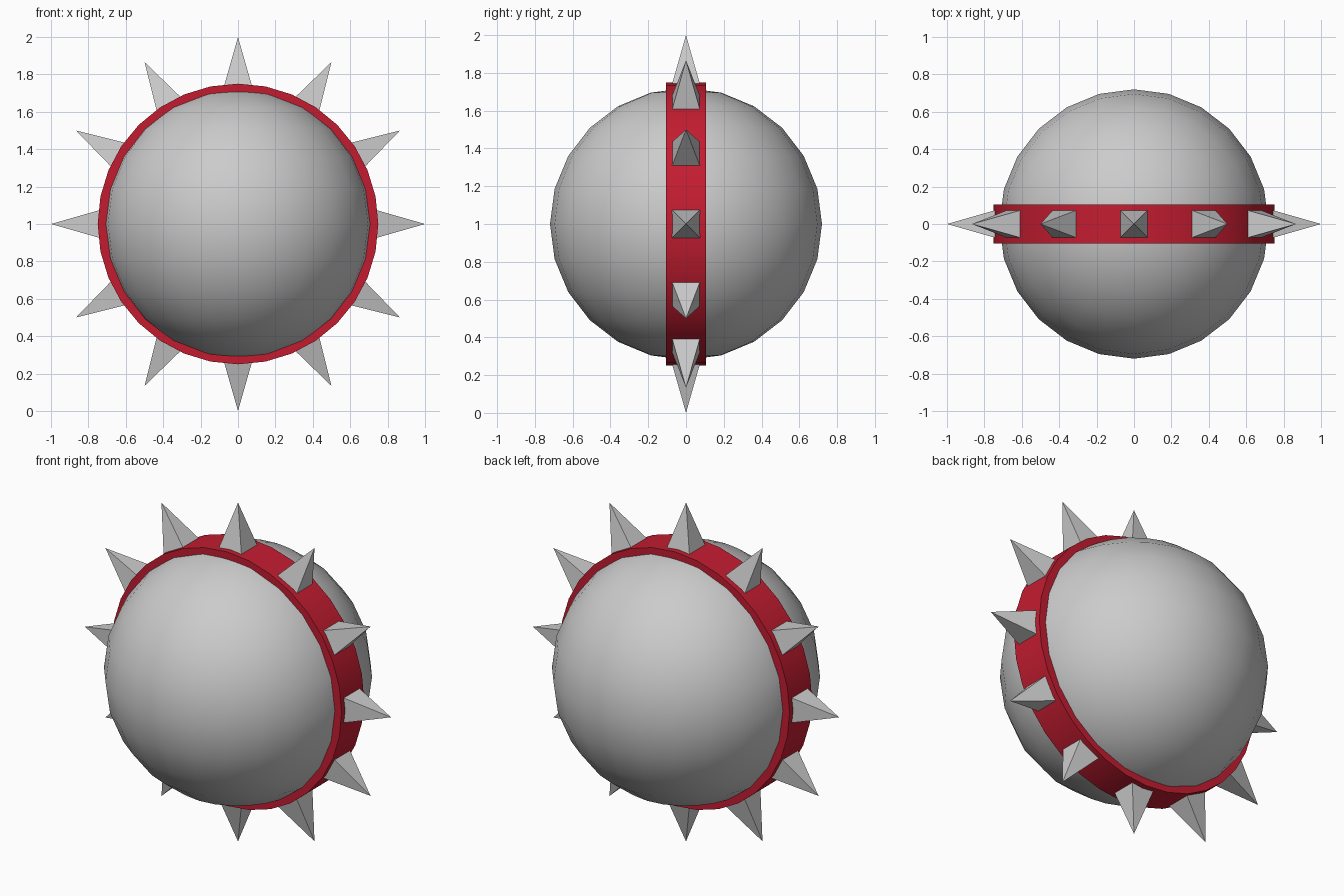
import bpy, bmesh, math
from mathutils import Matrix, Vector

if "Cube" in bpy.data.objects:
    bpy.data.objects.remove(bpy.data.objects["Cube"])

CENTER = Vector((0, 0, 1))
SPIKES = 12


def smooth(obj, angle=35):
    bpy.ops.object.select_all(action='DESELECT')
    obj.select_set(True)
    bpy.context.view_layer.objects.active = obj
    bpy.ops.object.shade_smooth_by_angle(angle=math.radians(angle))


def add_mesh(name, bm, location=CENTER):
    bmesh.ops.recalc_face_normals(bm, faces=bm.faces)
    mesh = bpy.data.meshes.new(name)
    bm.to_mesh(mesh)
    bm.free()
    obj = bpy.data.objects.new(name, mesh)
    obj.location = location
    bpy.context.collection.objects.link(obj)
    return obj


# Ball
bpy.ops.mesh.primitive_uv_sphere_add(segments=24, ring_count=12, radius=0.72, location=CENTER)
ball = bpy.context.object
ball.name = "ball"
smooth(ball)

# Band: rectangular profile swept around the y axis
bm = bmesh.new()
sides = 32
profile = [(0.70, -0.105), (0.75, -0.105), (0.75, 0.105), (0.70, 0.105)]
rings = []
for i in range(sides):
    a = math.tau * i / sides
    rings.append([bm.verts.new((r * math.cos(a), y, r * math.sin(a))) for r, y in profile])
for i in range(sides):
    p, q = rings[i], rings[(i + 1) % sides]
    for k in range(4):
        n = (k + 1) % 4
        bm.faces.new((p[k], p[n], q[n], q[k]))
band = add_mesh("band", bm)
red = bpy.data.materials.new("red")
red.diffuse_color = (0.55, 0.012, 0.03, 1)
red.use_nodes = True
red.node_tree.nodes["Principled BSDF"].inputs["Base Color"].default_value = red.diffuse_color
band.data.materials.append(red)
smooth(band)

# Spikes: square pyramids pointing outwards around the band
base, tip, half = 0.73, 1.0, 0.077
for i in range(SPIKES):
    bm = bmesh.new()
    corners = [bm.verts.new((x * half, y * half, base))
               for x, y in ((-1, -1), (1, -1), (1, 1), (-1, 1))]
    apex = bm.verts.new((0, 0, tip))
    bm.faces.new(corners)
    for k in range(4):
        bm.faces.new((corners[k], corners[(k + 1) % 4], apex))
    bm.transform(Matrix.Rotation(math.tau * i / SPIKES, 4, 'Y'))
    add_mesh(f"spike_{i + 1}", bm)
